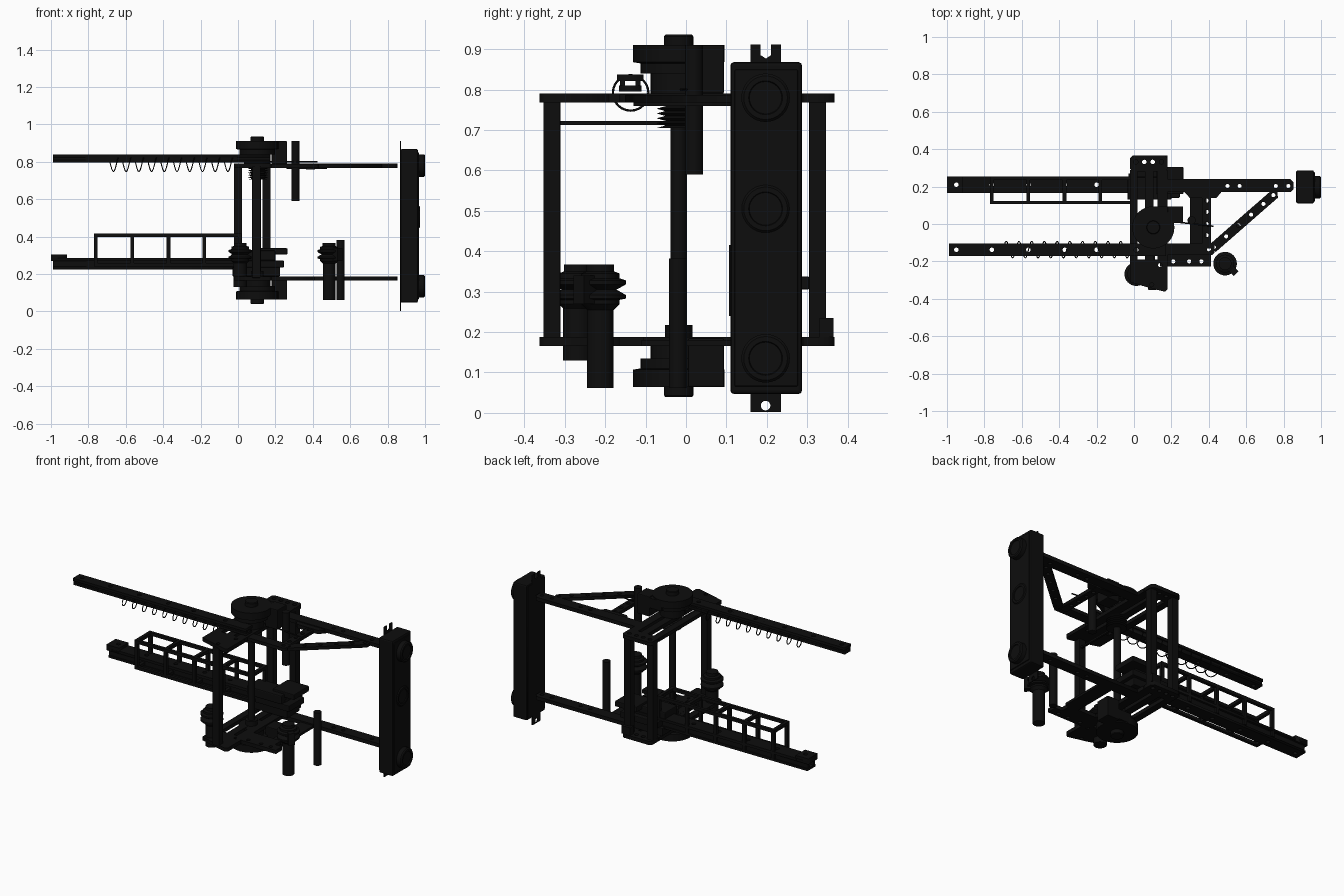
import bpy, bmesh, math
from mathutils import Matrix, Vector

if "Cube" in bpy.data.objects:
    bpy.data.objects.remove(bpy.data.objects["Cube"])

DARK = bpy.data.materials.new("dark_metal")
DARK.diffuse_color = (0.004, 0.004, 0.004, 1)
DARK.use_nodes = True
DARK.node_tree.nodes["Principled BSDF"].inputs["Base Color"].default_value = DARK.diffuse_color
MID = 0.4875                       # mid height, used to mirror upper and lower parts
YZ = Matrix(((0, 0, 1, 0), (1, 0, 0, 0), (0, 1, 0, 0), (0, 0, 0, 1)))


def mesh_obj(name, bm, smooth=False):
    me = bpy.data.meshes.new(name)
    bmesh.ops.recalc_face_normals(bm, faces=bm.faces)
    bm.to_mesh(me)
    bm.free()
    ob = bpy.data.objects.new(name, me)
    bpy.context.collection.objects.link(ob)
    me.materials.append(DARK)
    if smooth:
        bpy.ops.object.select_all(action='DESELECT')
        ob.select_set(True)
        bpy.context.view_layer.objects.active = ob
        bpy.ops.object.shade_smooth_by_angle()
    return ob


def box(name, x0, x1, y0, y1, z0, z1, bevel=0):
    bm = bmesh.new()
    bmesh.ops.create_cube(bm, size=1)
    for v in bm.verts:
        v.co = Vector(((x0 + x1) / 2 + v.co.x * (x1 - x0), (y0 + y1) / 2 + v.co.y * (y1 - y0),
                       (z0 + z1) / 2 + v.co.z * (z1 - z0)))
    if bevel:
        bmesh.ops.bevel(bm, geom=bm.edges[:], offset=bevel, segments=2, profile=0.5, affect='EDGES')
    return mesh_obj(name, bm)


def lathe(name, profile, at, matrix=Matrix(), seg=32):
    """Solid of stacked (radius, height) rings around local z."""
    bm = bmesh.new()
    rings = [[bm.verts.new(matrix @ Vector((r * math.cos(a * math.tau / seg), r * math.sin(a * math.tau / seg), h))
                           + Vector(at)) for a in range(seg)] for r, h in profile]
    for lo, hi in zip(rings, rings[1:]):
        for i in range(seg):
            bm.faces.new((lo[i], lo[(i + 1) % seg], hi[(i + 1) % seg], hi[i]))
    bm.faces.new(rings[0][::-1])
    bm.faces.new(rings[-1])
    return mesh_obj(name, bm, True)


def cyl(name, x, y, r, z0, z1):
    return lathe(name, [(r, z0), (r, z1)], (x, y, 0))


def curve_obj(name, splines, extrude=0, bevel=0, cyclic=True):
    cu = bpy.data.curves.new(name, 'CURVE')
    cu.dimensions = '2D' if cyclic else '3D'
    if cyclic:
        cu.fill_mode = 'BOTH'
    cu.extrude, cu.bevel_depth, cu.bevel_resolution = extrude, bevel, 1
    for pts in splines:
        sp = cu.splines.new('POLY')
        sp.points.add(len(pts) - 1)
        for p, q in zip(sp.points, pts):
            p.co = (*q, *([0] * (3 - len(q))), 1)
        sp.use_cyclic_u = cyclic
    ob = bpy.data.objects.new(name, cu)
    bpy.context.collection.objects.link(ob)
    cu.materials.append(DARK)
    bpy.ops.object.select_all(action='DESELECT')
    ob.select_set(True)
    bpy.context.view_layer.objects.active = ob
    bpy.ops.object.convert(target='MESH')
    return bpy.context.view_layer.objects.active


def ring(x, y, r, n=16):
    return [(x + r * math.cos(i * math.tau / n), y + r * math.sin(i * math.tau / n)) for i in range(n)]


def slab(name, pts, z0, z1, holes=(), r=0.011, matrix=Matrix()):
    """Flat plate with drilled holes."""
    ob = curve_obj(name, [pts] + [ring(x, y, r) for x, y in holes], (z1 - z0) / 2)
    ob.data.transform(matrix @ Matrix.Translation((0, 0, (z0 + z1) / 2)))
    return ob


def rect(x0, x1, y0, y1, c=0.0):
    if not c:
        return [(x0, y0), (x1, y0), (x1, y1), (x0, y1)]
    return [(x0 + c, y0), (x1 - c, y0), (x1, y0 + c), (x1, y1 - c), (x1 - c, y1), (x0 + c, y1), (x0, y1 - c), (x0, y0 + c)]


# upper and lower frames: end plates, cross strips and the arm to the tower
for tag, z0, z1 in (("lower", 0.166, 0.188), ("upper", 0.768, 0.79)):
    slab(tag + "_end_plate", rect(-0.022, 0.178, 0.28, 0.367, 0.015), z0, z1,
         [(x, 0.332) for x in (0.01, 0.055, 0.1, 0.147)], 0.012)
    slab(tag + "_front_plate", [(-0.022, -0.19), (-0.022, -0.31), (0.06, -0.335), (0.165, -0.362), (0.178, -0.35),
                                (0.178, -0.19)], z0, z1, [(0.095, -0.325), (0.14, -0.22)])
    for i, (a, b) in enumerate(((-0.022, 0.02), (0.06, 0.105), (0.125, 0.178))):
        box(f"{tag}_cross_strip_{i}", a, b, -0.2, 0.29, z0, z1)
    slab(tag + "_arm", rect(0.16, 0.852, 0.17, 0.24, 0.016), z0, z1,
         [(x, 0.203) for x in (0.5, 0.565, 0.758, 0.825)])
# upright posts
for i, (x, y) in enumerate(((0.0, 0.326), (0.152, 0.326), (0.098, -0.332))):
    box(f"post_{i}", x - 0.022, x + 0.022, y - 0.021, y + 0.021, 0.18, 0.775, 0.003)
box("post_foot", 0.12, 0.178, 0.33, 0.365, 0.188, 0.235)

# upper bracing triangle
slab("brace_gusset", [(0.26, 0.18), (0.3, 0.138), (0.44, 0.138), (0.475, 0.18)], 0.762, 0.785)
slab("brace_upright", rect(0.364, 0.412, -0.13, 0.18), 0.76, 0.78, [(0.388, y) for y in (0.125, 0.065, 0.0, -0.06)])
d = Vector((0.34, 0.295)).normalized()
n = Vector((-d.y, d.x)) * 0.026
a, b = Vector((0.42, -0.13)), Vector((0.752, 0.16))
slab("brace_diagonal", [tuple(p) for p in (a - n, b - n, b + d * .02, b + n, a + n)], 0.768, 0.787,
     [tuple(a.lerp(b, t)) for t in (0.02, 0.22, 0.42, 0.62, 0.82, 0.98)])
slab("brace_base", rect(0.16, 0.43, -0.165, -0.105, 0.012), 0.768, 0.788, [(0.4, -0.135)])
# lower motor plate
slab("motor_plate", rect(0.14, 0.412, -0.226, -0.165), 0.166, 0.188, [(x, -0.2) for x in (0.21, 0.295, 0.36)])
box("motor_plate_bridge", 0.16, 0.364, -0.17, -0.105, 0.166, 0.188)
box("motor_plate_link", 0.3, 0.388, -0.11, 0.18, 0.166, 0.18)

# slide rails made of a drilled top flange, two webs and a lower flange
HX = (-0.95, -0.76, -0.565, -0.37, -0.2, 0.012)
for tag, yc, w, z0, z1, x1 in (("upper", -0.138, 0.033, 0.796, 0.838, 0.17), ("lower", 0.21, 0.045, 0.225, 0.287, 0.2)):
    for part, a, b, k in (("top", z1 - 0.016, z1, 1), ("base", z0, z0 + 0.014, 0.85)):
        slab(f"{tag}_rail_{part}", rect(-0.99, x1, yc - w * k, yc + w * k), a, b, [(x, yc) for x in HX], 0.012)
    for s in (-1, 1):
        box(f"{tag}_rail_web_{s}", -0.99, x1, yc + s * w * 0.58 - 0.006, yc + s * w * 0.58 + 0.006, z0 + 0.01, z1 - 0.01)
slab("rail_end_stop", rect(-1, -0.915, 0.165, 0.255), 0.27, 0.304, [(-0.95, 0.21)], 0.012)

# wire coil around the upper rail
N = 10 * 24
curve_obj("rail_coil", [[(-0.7 + 0.68 * i / N, -0.137 + 0.044 * math.sin(i * math.tau / 24),
                          0.792 + 0.044 * math.cos(i * math.tau / 24)) for i in range(N + 1)]], bevel=0.0028, cyclic=False)

# ladder cage on the lower rail
for y in (0.115, 0.245):
    box("cage_rail", -0.77, 0.02, y - 0.009, y + 0.009, 0.397, 0.416)
    for x in (-0.76, -0.565, -0.372, -0.18, 0.01):
        box("cage_post", x - 0.01, x + 0.01, y - 0.009, y + 0.009, 0.24, 0.4)
box("cage_foot_rail", -0.77, 0.02, 0.106, 0.124, 0.24, 0.258)
for x in (-0.76, -0.565, -0.372, -0.18, 0.01):
    box("cage_rung", x - 0.01, x + 0.01, 0.115, 0.245, 0.397, 0.416)
    box("cage_foot_rung", x - 0.01, x + 0.01, 0.115, 0.18, 0.24, 0.258)

# stacked carriage at the lower rail's inner end
box("carriage_base", -0.03, 0.225, 0.15, 0.27, 0.188, 0.235, 0.004)
box("carriage_body", -0.01, 0.245, 0.14, 0.285, 0.235, 0.272, 0.004)
box("carriage_top", -0.035, 0.2, 0.13, 0.25, 0.272, 0.325, 0.006)
box("carriage_lip", 0.12, 0.264, 0.16, 0.305, 0.305, 0.338, 0.004)

# turret discs, gearboxes and hubs, mirrored above and below the frames
def flip(z, s):
    return MID + s * (z - MID)

for tag, s in (("upper", 1), ("lower", -1)):
    def stack(name, prof):
        lathe(f"{tag}_{name}", [(r, flip(z, s)) for r, z in prof], (0.103, -0.018, 0))
    stack("turret", [(0.07, 0.788), (0.07, 0.84), (0.095, 0.84), (0.095, 0.865), (0.113, 0.868), (0.113, 0.911)])
    stack("hub", [(0.036, 0.91), (0.036, 0.932), (0.033, 0.936)])
    za, zb = sorted((flip(0.79, s), flip(0.911, s)))
    box(tag + "_gearbox", 0.18, 0.262, 0.005, 0.094, za, zb, 0.004)
    za, zb = sorted((flip(0.845, s), flip(0.905, s)))
    box(tag + "_gearbox_neck", 0.1, 0.19, 0.0, 0.094, za, zb)
cyl("lower_hub_stub", 0.103, -0.018, 0.034, 0.16, 0.217)
cyl("turret_shaft", 0.103, -0.018, 0.02, 0.2, 0.77)
# ribbed spool and its drive rod beneath the upper frame
lathe("ribbed_spool", [(0.033 if i % 2 else 0.055, 0.705 + 0.006 * i) for i in range(12)], (0.107, -0.018, 0))
box("spool_rod", 0.1, 0.112, -0.35, -0.04, 0.712, 0.722)
# pointer lever
curve_obj("pointer_lever", [[(0.16, 0.02, 0.8), (0.25, 0.008, 0.8), (0.425, -0.012, 0.8)]], bevel=0.004, cyclic=False)

# grooved pulleys with motor barrels
def pulley(name, x, y):
    lathe(name, [(0.033, 0.255), (0.048, 0.27), (0.048, 0.28), (0.063, 0.283), (0.063, 0.292), (0.04, 0.305), (0.063, 0.318),
                 (0.063, 0.328), (0.048, 0.333), (0.048, 0.345), (0.034, 0.35), (0.034, 0.367)], (x, y, 0))

pulley("frame_pulley", 0.012, -0.268)
cyl("frame_pulley_stem", 0.012, -0.268, 0.036, 0.13, 0.26)
pulley("motor_pulley", 0.487, -0.212)
cyl("motor_barrel", 0.487, -0.212, 0.033, 0.062, 0.26)
ob = box("motor_terminal", -0.022, 0.022, -0.018, 0.018, 0.27, 0.34)
ob.data.transform(Matrix.Translation((0.53, -0.25, 0)) @ Matrix.Rotation(-math.pi / 4, 4, 'Z'))
# free-standing pins
cyl("upper_pin", 0.308, 0.02, 0.022, 0.59, 0.91)
cyl("lower_pin", 0.548, -0.02, 0.022, 0.062, 0.382)

# tower: body, mounting plate with notched and drilled tabs, round caps
box("tower_body", 0.868, 0.962, 0.11, 0.287, 0.047, 0.868, 0.008)
box("tower_face", 0.955, 0.968, 0.12, 0.277, 0.065, 0.85, 0.004)
slab("tower_plate", [(0.16, 0.002), (0.235, 0.002), (0.235, 0.06), (0.28, 0.06), (0.28, 0.86), (0.235, 0.86), (0.235, 0.912),
                     (0.21, 0.912), (0.21, 0.885), (0.198, 0.877), (0.185, 0.885), (0.185, 0.912), (0.16, 0.912),
                     (0.16, 0.86), (0.117, 0.86), (0.117, 0.06), (0.16, 0.06)], 0.866, 0.872, [(0.197, 0.018)], 0.012, YZ)
for i, (z, h) in enumerate(((0.135, 1.0), (0.505, 0.973), (0.78, 1.0))):
    lathe(f"tower_cap_{i}", [(0.06, 0.96), (0.06, h - 0.006), (0.054, h), (0.042, h), (0.04, h - 0.006)], (0, 0.197, z), YZ)
